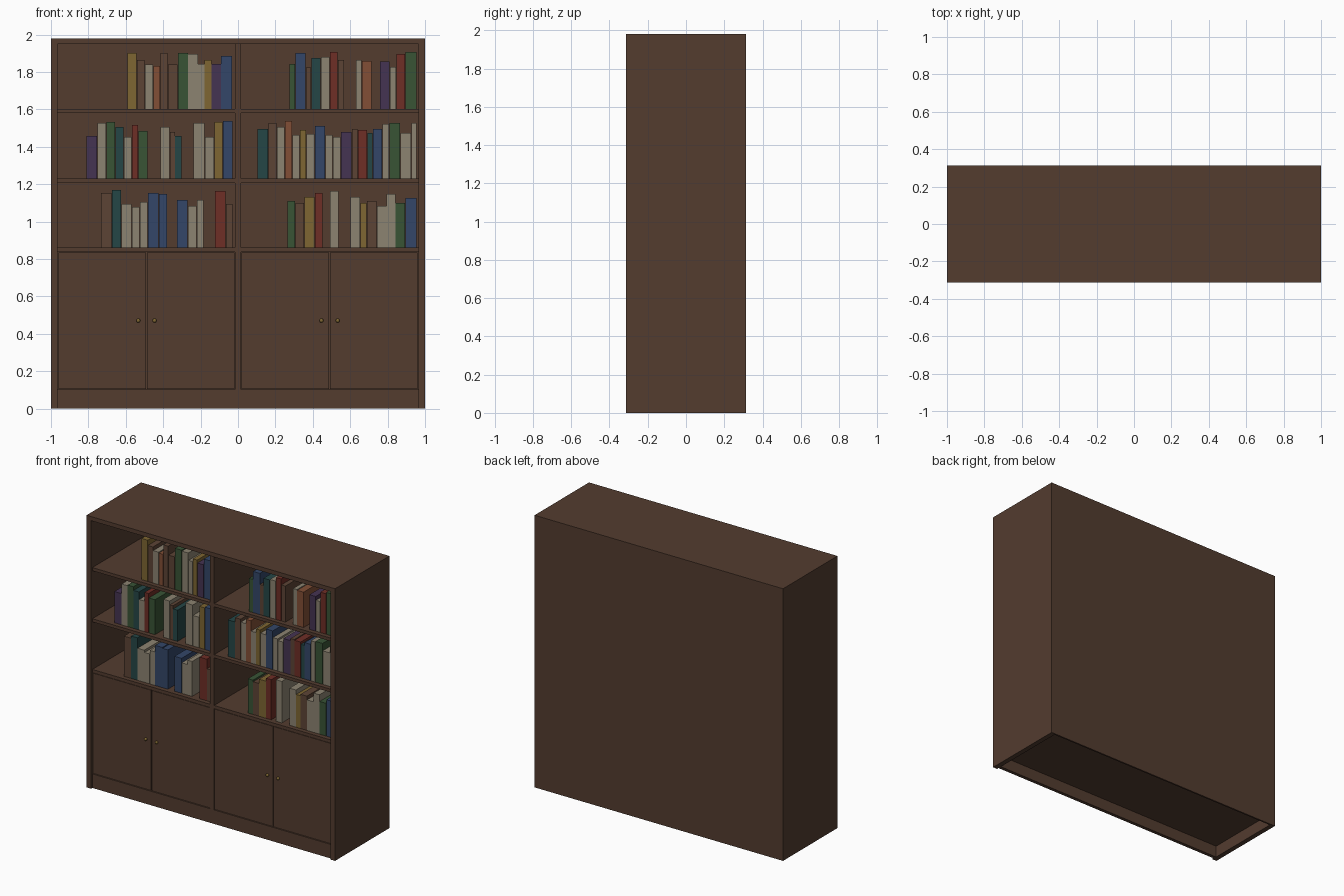
import bpy, bmesh
from mathutils import Matrix

if "Cube" in bpy.data.objects:
    bpy.data.objects.remove(bpy.data.objects["Cube"])


def material(name, rgb):
    """Flat material from sRGB 0-255 values, stored as linear."""
    m = bpy.data.materials.new(name)
    lin = [((c / 255 + 0.055) / 1.055) ** 2.4 for c in rgb]
    m.diffuse_color = (*lin, 1)
    m.use_nodes = True
    m.node_tree.nodes["Principled BSDF"].inputs["Base Color"].default_value = m.diffuse_color
    return m


WOOD = material("dark wood", (83, 60, 47))
CLOTH = {
    "c": material("cream cloth", (140, 131, 113)),
    "g": material("green cloth", (56, 83, 53)),
    "t": material("teal cloth", (37, 70, 70)),
    "b": material("blue cloth", (51, 70, 104)),
    "p": material("purple cloth", (69, 51, 82)),
    "r": material("red cloth", (110, 46, 38)),
    "o": material("orange cloth", (130, 79, 54)),
    "y": material("old gold", (126, 102, 50)),
    "n": material("brown cloth", (92, 68, 53)),
}


def finish(name, bm, mat):
    me = bpy.data.meshes.new(name)
    bm.to_mesh(me)
    bm.free()
    me.materials.append(mat)
    ob = bpy.data.objects.new(name, me)
    bpy.context.collection.objects.link(ob)
    return ob


def box(name, x, y, z, mat=WOOD):
    """Box from (min, max) ranges on each axis."""
    bm = bmesh.new()
    size = Matrix.Diagonal((x[1] - x[0], y[1] - y[0], z[1] - z[0], 1))
    mid = Matrix.Translation([(r[0] + r[1]) / 2 for r in (x, y, z)])
    bmesh.ops.create_cube(bm, size=1, matrix=mid @ size)
    return finish(name, bm, mat)


D = 0.3125            # half depth
FRONT = -D + 0.015    # set-back face of shelves and plinth
BACK = D - 0.012      # inner face of back panel
IN = 0.964            # inner half width
MID = 0.016           # half thickness of the divider

# carcass
for s, side in ((-1, "left"), (1, "right")):
    box(side + "_side", sorted((s * IN, s)), (-D, D), (0, 1.95))
box("top_board", (-1, 1), (-D, D), (1.95, 1.98))
box("back_panel", (-IN, IN), (BACK, D), (0, 1.95))
box("plinth", (-IN, IN), (FRONT, FRONT + 0.025), (0, 0.102))
box("bottom_board", (-IN, IN), (FRONT + 0.025, BACK), (0.085, 0.102))
box("divider", (-MID, MID), (FRONT, BACK), (0.102, 1.95))

# shelves, one board per bay
SHELF_TOPS = (1.603, 1.231, 0.862)
for z in SHELF_TOPS:
    for s, side in ((-1, "left"), (1, "right")):
        box(side + "_shelf", sorted((s * MID, s * IN)), (FRONT, BACK), (z - 0.023, z))

# doors and knobs
DOOR_Y = FRONT + 0.003
for s in (-1, 1):
    for name, a, b, k in (("inner_door", 0.019, 0.487, 0.446),
                          ("outer_door", 0.493, 0.961, 0.533)):
        box(name, sorted((s * a, s * b)), (DOOR_Y, DOOR_Y + 0.02), (0.106, 0.835))
        bm = bmesh.new()
        bmesh.ops.create_uvsphere(
            bm, u_segments=12, v_segments=8, radius=0.011,
            matrix=Matrix.Translation((s * k, DOOR_Y - 0.006, 0.471)))
        for f in bm.faces:
            f.smooth = True
        finish("door_knob", bm, CLOTH["y"])


def book_row(start, base, colours, sizes):
    """Stand books side by side; sizes are (pitch, height) in hundredths, '-' is a gap."""
    x = start
    for c, (w, h) in zip(colours, sizes):
        w, h = w / 100, h / 100
        if c != "-":
            box("book", (x, x + w - 0.002), (-0.265, -0.045), (base, base + h), CLOTH[c])
        x += w


# top shelf
book_row(-0.591, SHELF_TOPS[0], "ynconngccypb", [
    (5.1, 30), (4.3, 26.2), (4.5, 23.6), (3.7, 23), (4, 30), (5.3, 23.6),
    (5.6, 30), (5.3, 29.4), (3.5, 24.1), (3.7, 26.2), (5.1, 24.1), (6.1, 28.4)])
book_row(0.275, SHELF_TOPS[0], "gbntcrn-co-pcrg", [
    (3.2, 24.1), (5.6, 30), (2.9, 22), (5.1, 27.3), (4.8, 27.8), (4.3, 30.5),
    (3.5, 26.2), (6.1, 0), (3.2, 26.2), (5.3, 25.7), (4.5, 0), (5.3, 25.2),
    (3.5, 22.5), (4.8, 29.4), (6.1, 30.5)])

# middle shelf
book_row(-0.81, SHELF_TOPS[1], "pcgtcrg-cnt-ccyb", [
    (5.9, 22.7), (4.8, 29.7), (4.8, 30.2), (4.5, 27.6), (4.3, 22.2), (3.5, 28.6),
    (5.1, 25.4), (6.7, 0), (5.1, 27.6), (2.7, 24.9), (3.7, 22.7), (6.1, 0),
    (6.1, 29.7), (5.1, 22.2), (4.5, 30.2), (5.3, 30.8)])
book_row(0.104, SHELF_TOPS[1], "tncocycbccpnrtbcgcc", [
    (5.9, 26.5), (4.5, 29.7), (4.3, 27.6), (4, 30.8), (4, 23.3), (3.5, 26),
    (4.5, 23.8), (5.6, 28.1), (4, 23.3), (4.3, 22.2), (5.9, 24.9), (3.2, 26.5),
    (5.1, 26), (2.9, 24.4), (5.1, 26.5), (3.7, 29.2), (5.9, 29.7), (5.9, 24.4),
    (2.9, 29.7)])

# lower shelf
book_row(-0.733, SHELF_TOPS[2], "ntcccbb-bcc-rn", [
    (5.9, 29.2), (5.1, 30.8), (5.6, 23.3), (4.3, 21.7), (4.3, 24.4), (5.9, 29.2),
    (4.5, 28.6), (5.1, 0), (5.9, 25.4), (4.8, 22.2), (3.7, 25.4), (5.9, 0),
    (5.9, 30.2), (3.7, 23.3)])
book_row(0.265, SHELF_TOPS[2], "gnyr-c-cynccgb", [
    (4.3, 24.9), (4.8, 23.8), (5.6, 27), (4.3, 29.2), (3.7, 0), (4.8, 30.2),
    (6.1, 0), (5.3, 27), (3.5, 23.8), (5.3, 24.9), (5.3, 22.2), (4.8, 28.6),
    (5.3, 23.8), (6.1, 26.5)])
